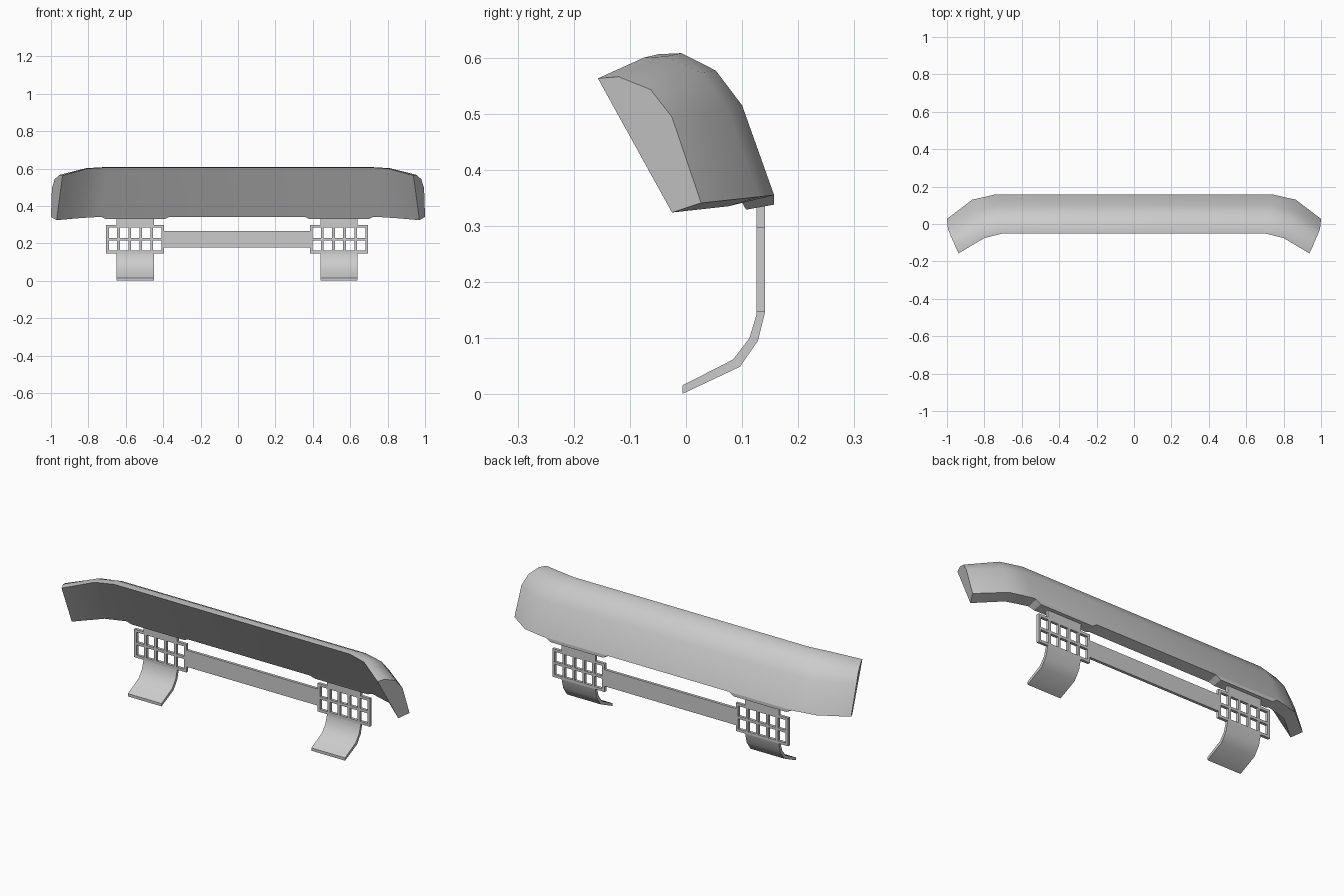
import bpy, bmesh
from mathutils import Vector

if "Cube" in bpy.data.objects:
    bpy.data.objects.remove(bpy.data.objects["Cube"])

GREY_SHIFT = -0.005          # brackets sit slightly left of centre


def make_object(name, bm, smooth=0.0):
    bmesh.ops.recalc_face_normals(bm, faces=bm.faces)
    mesh = bpy.data.meshes.new(name)
    bm.to_mesh(mesh)
    bm.free()
    obj = bpy.data.objects.new(name, mesh)
    bpy.context.collection.objects.link(obj)
    if smooth:
        bpy.ops.object.select_all(action='DESELECT')
        obj.select_set(True)
        bpy.context.view_layer.objects.active = obj
        bpy.ops.object.shade_smooth_by_angle(angle=smooth)
    return obj


def loft(name, sections, smooth=0.0):
    """Closed skin through equal-length loops, capped at both ends."""
    bm = bmesh.new()
    rings = [[bm.verts.new(p) for p in s] for s in sections]
    n = len(rings[0])
    for a, b in zip(rings, rings[1:]):
        for i in range(n):
            j = (i + 1) % n
            bm.faces.new((a[i], a[j], b[j], b[i]))
    bm.faces.new(rings[0])
    bm.faces.new(rings[-1])
    return make_object(name, bm, smooth)


def extrude_profile(name, profile, x0, x1, smooth=0.0):
    return loft(name, [[(x, y, z) for y, z in profile] for x in (x0, x1)], smooth)


# Bumper: inner section, first bend and raked end (front top, over the back, to front bottom)
inner = [(0.70, -0.05, 0.606), (0.708, -0.008, 0.608), (0.722, 0.053, 0.577),
         (0.735, 0.10, 0.515), (0.745, 0.157, 0.355), (0.73, 0.10, 0.342)]
bend = [(0.80, -0.075, 0.600), (0.812, -0.037, 0.602), (0.835, 0.026, 0.573),
        (0.85, 0.073, 0.510), (0.865, 0.130, 0.352), (0.845, 0.075, 0.335)]
end = [(0.938, -0.157, 0.563), (0.955, -0.12, 0.566), (0.98, -0.063, 0.543),
       (0.995, -0.025, 0.494), (1.0, 0.027, 0.341), (0.97, -0.025, 0.324)]
half = [inner, bend, end]
mirrored = [[(-x, y, z) for x, y, z in s] for s in reversed(half)]
loft("bumper", mirrored + half, smooth=0.56)

# Strap profile below the grid (y, z)
strap = [(0.141, 0.147), (0.128, 0.095), (0.096, 0.049), (-0.006, 0.001),
         (-0.006, 0.016), (0.084, 0.062), (0.113, 0.10), (0.126, 0.143), (0.126, 0.147)]
Y0, Y1 = 0.126, 0.141


def plate(y0, y1, z0, z1):
    return [(y0, z0), (y1, z0), (y1, z1), (y0, z1)]


def bar_edges(start, stop, holes, bar):
    """Alternating bar and hole boundaries."""
    hole = (stop - start - bar * (holes + 1)) / holes
    edges = [start]
    for i in range(2 * holes + 1):
        edges.append(edges[-1] + (bar if i % 2 == 0 else hole))
    return edges


def grid_panel(name, cx):
    xs = bar_edges(cx - 0.155, cx + 0.155, 5, 0.014)
    zs = bar_edges(0.147, 0.298, 2, 0.014)
    bm = bmesh.new()
    verts = [[bm.verts.new((x, Y0, z)) for z in zs] for x in xs]
    for i in range(len(xs) - 1):
        for k in range(len(zs) - 1):
            if i % 2 and k % 2:
                continue
            bm.faces.new((verts[i][k], verts[i + 1][k], verts[i + 1][k + 1], verts[i][k + 1]))
    ext = bmesh.ops.extrude_face_region(bm, geom=bm.faces[:], use_keep_orig=True)
    moved = [g for g in ext["geom"] if isinstance(g, bmesh.types.BMVert)]
    bmesh.ops.translate(bm, verts=moved, vec=Vector((0, Y1 - Y0, 0)))
    make_object(name, bm)


# Brackets: strap, grid, neck and tapered mounting pad on each side
for side, label in ((-1, "left"), (1, "right")):
    cx = side * 0.545 + GREY_SHIFT
    extrude_profile(label + "_strap", strap, cx - 0.1, cx + 0.1, 0.56)
    grid_panel(label + "_grid", cx)
    extrude_profile(label + "_neck", plate(Y0, Y1, 0.298, 0.336), cx - 0.1, cx + 0.1)
    top = [(cx + dx, y, z) for dx, y, z in
           ((-0.183, 0.10, 0.342), (0.183, 0.10, 0.342), (0.183, 0.157, 0.355), (-0.183, 0.157, 0.355))]
    low = [(cx + dx, y, z) for dx, y, z in
           ((-0.157, 0.107, 0.329), (0.157, 0.107, 0.329), (0.157, 0.157, 0.338), (-0.157, 0.157, 0.338))]
    loft(label + "_mounting_pad", [low, top])

# Crossbar between the two grids
extrude_profile("crossbar", plate(Y0, Y1, 0.178, 0.267), -0.395, 0.385)
